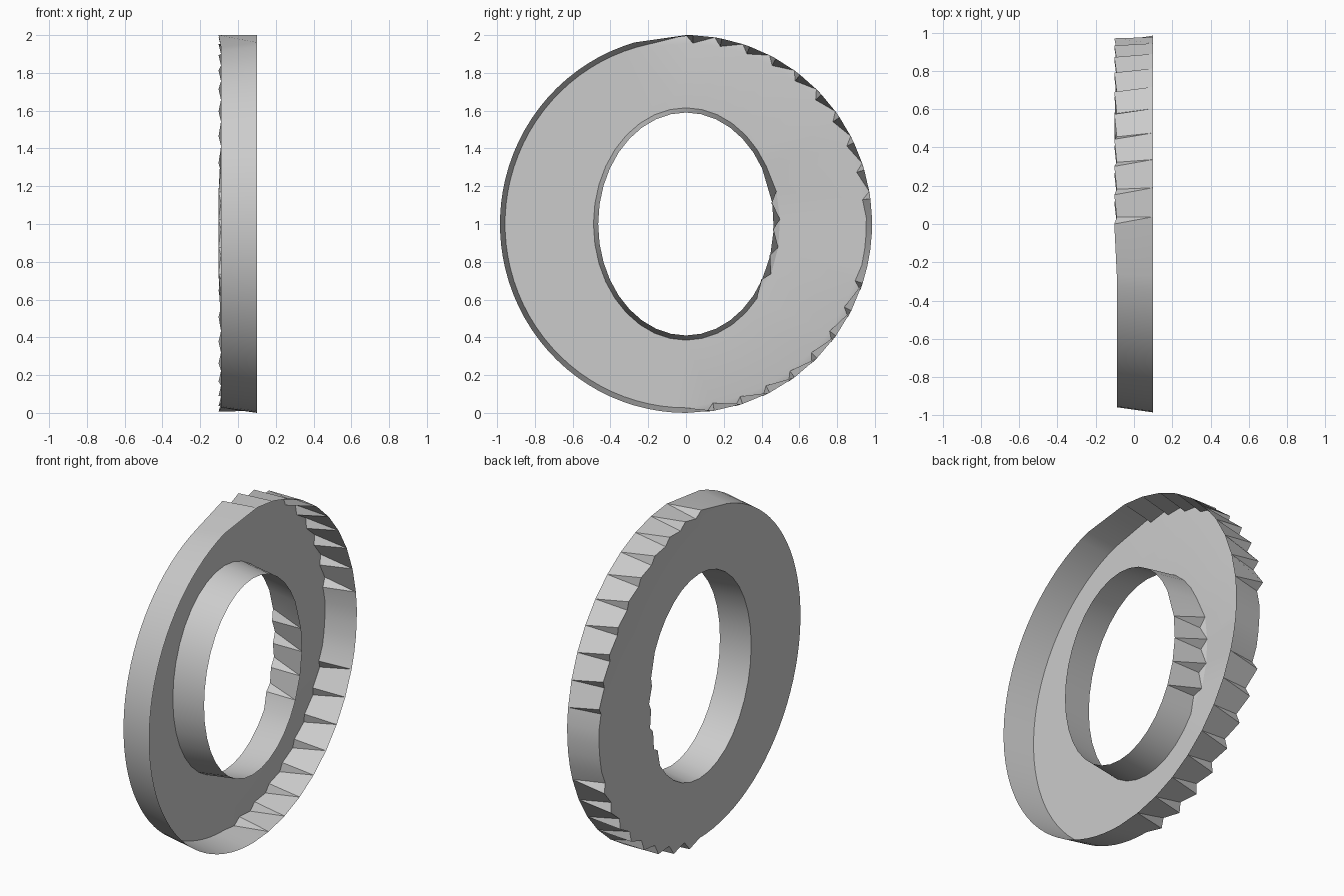
import bpy, bmesh
from math import sin, cos, radians

cube = bpy.data.objects.get("Cube")
if cube:
    bpy.data.objects.remove(cube, do_unlink=True)

mat = bpy.data.materials.new("light_grey")
mat.use_nodes = True
colour = (0.6, 0.6, 0.6, 1)
mat.diffuse_color = colour
mat.node_tree.nodes["Principled BSDF"].inputs["Base Color"].default_value = colour

RIM_X, FACE_X, PEAK_X = 0.1, -0.09, -0.103


def point(x, semi_y, semi_z, angle):
    t = radians(angle)
    return (x, semi_y * sin(t), 1 + semi_z * cos(t))


# Each station is (face angle, rim angle, inset from the rim size, face x);
# angles run from the top towards the toothed side.
def tooth(peak, step, depth, lift):
    valley = peak + step
    return [(peak, valley, lift, PEAK_X), (valley, valley, depth, FACE_X)]


outer = []
for k in range(10):
    outer += tooth(8.9 * k, 2.2, 0.042, 0.0)
outer += [(a, a, 0.03, FACE_X) for a in (88, 93, 98, 103)]
for k in range(8):
    outer += reversed(tooth(110.5 + 9 * k, -2.2, 0.042, 0.0))
outer += [(a, a, 0.027, FACE_X) for a in range(180, 348, 4)]

inner = [(a, a, -0.025, FACE_X) for a in range(0, 70, 10)]
for k in range(4):
    inner += tooth(74 + 13.7 * k, 5, 0.005, -0.033)
inner += [(a, a, -0.025, FACE_X) for a in range(130, 360, 10)]

bm = bmesh.new()
face_edges = []


# Tapered wall joining a plain open rim to the toothed edge of the face
def wall(stations, semi_y, semi_z):
    rim, edge = [], []
    for face_angle, rim_angle, inset, x in stations:
        rim.append(bm.verts.new(point(RIM_X, semi_y, semi_z, rim_angle)))
        edge.append(bm.verts.new(
            point(x, semi_y - inset, semi_z - inset, face_angle)))
    for i in range(len(rim)):
        j = (i + 1) % len(rim)
        bm.faces.new((rim[i], rim[j], edge[j], edge[i]))
        face_edges.append(bm.edges.get((edge[i], edge[j])))


wall(outer, 0.985, 1.0)
wall(inner, 0.465, 0.59)

# Flat ring face on one side; the other side stays open
bmesh.ops.triangle_fill(bm, edges=face_edges, use_beauty=True, normal=(-1, 0, 0))
bmesh.ops.remove_doubles(bm, verts=bm.verts, dist=0.0005)
bmesh.ops.recalc_face_normals(bm, faces=bm.faces)
if sum(f.normal.x * f.calc_area() for f in bm.faces) > 0:
    bmesh.ops.reverse_faces(bm, faces=bm.faces)

mesh = bpy.data.meshes.new("toothed_ring")
bm.to_mesh(mesh)
bm.free()
mesh.materials.append(mat)
ring = bpy.data.objects.new("toothed_ring", mesh)
bpy.context.collection.objects.link(ring)
bpy.context.view_layer.objects.active = ring
ring.select_set(True)
bpy.ops.object.shade_smooth_by_angle(angle=radians(20))
